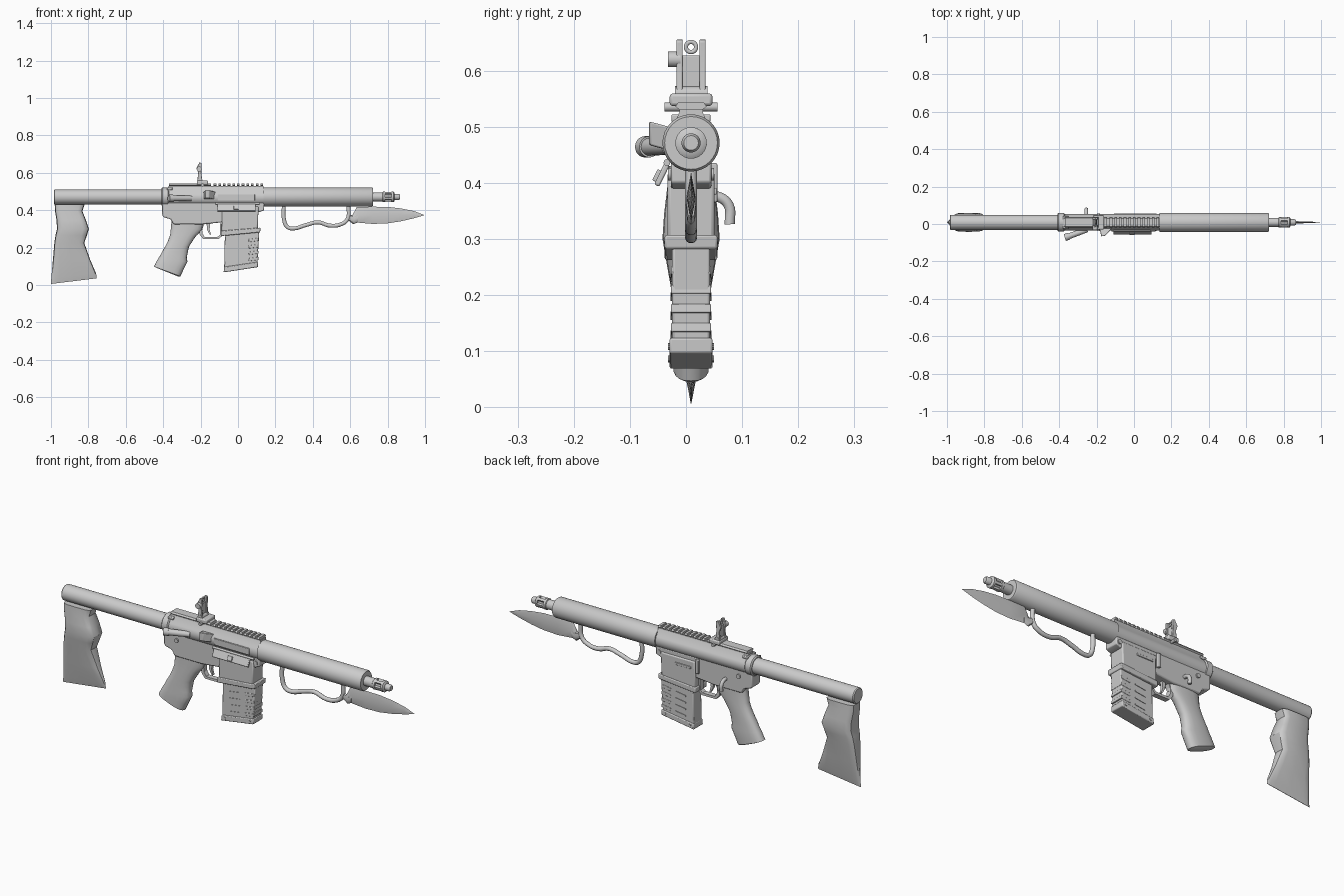
import bpy, bmesh, math
from mathutils import Vector, Matrix

CY = 0.009          # symmetry plane in y
BZ = 0.471          # barrel axis height


def finish(name, bm, bevel=0.0, smooth=True):
    bmesh.ops.recalc_face_normals(bm, faces=bm.faces)
    me = bpy.data.meshes.new(name)
    bm.to_mesh(me)
    bm.free()
    ob = bpy.data.objects.new(name, me)
    bpy.context.collection.objects.link(ob)
    if bevel:
        m = ob.modifiers.new("bevel", 'BEVEL')
        m.width, m.segments, m.limit_method = bevel, 2, 'ANGLE'
    if smooth:
        bpy.ops.object.select_all(action='DESELECT')
        ob.select_set(True)
        bpy.context.view_layer.objects.active = ob
        bpy.ops.object.shade_smooth_by_angle(angle=math.radians(35))
    return ob


def skin(name, rings, bevel=0.0, smooth=True):
    """Joins rings of points into a capped skin."""
    bm = bmesh.new()
    vs = [[bm.verts.new(p) for p in r] for r in rings]
    n = len(vs[0])
    for a, b in zip(vs, vs[1:]):
        for i in range(n):
            bm.faces.new((a[i], a[(i + 1) % n], b[(i + 1) % n], b[i]))
    bm.faces.new(vs[0])
    bm.faces.new(vs[-1])
    return finish(name, bm, bevel, smooth)


def plate(name, pts, half, y=CY, bevel=0.0):
    """Side profile (x, z) extruded across y."""
    return skin(name, [[(x, y + s, z) for x, z in pts] for s in (-half, half)], bevel)


def prism_x(name, pts, x0, x1, bevel=0.0):
    """Cross-section (y, z) extruded along x."""
    return skin(name, [[(x, CY + y, z) for y, z in pts] for x in (x0, x1)], bevel)


def lathe(name, prof, z=BZ, n=32):
    """Profile (x, radius) turned around the barrel axis."""
    return skin(name, [[(x, CY + r * math.cos(2 * math.pi * i / n), z + r * math.sin(2 * math.pi * i / n))
                        for i in range(n)] for x, r in prof])


def loft(name, rows, n, power=1.0):
    """Rows (x0, z0, x1, z1, half_width) joined as rounded sections."""
    f = lambda v: math.copysign(abs(v) ** power, v) if abs(v) > 1e-6 else 0
    rings = []
    for x0, z0, x1, z1, w in rows:
        ring = []
        for i in range(n):
            t = 2 * math.pi * i / n
            c, s = f(math.cos(t)), f(math.sin(t))
            ring.append(((x0 + x1) / 2 + (x1 - x0) / 2 * c, CY + w * s, (z0 + z1) / 2 + (z1 - z0) / 2 * c))
        rings.append(ring)
    return skin(name, rings)


def box(name, c, size, tilt=0.0, roll=0.0, bevel=0.0):
    bm = bmesh.new()
    bmesh.ops.create_cube(bm, size=1)
    m = (Matrix.Translation(c) @ Matrix.Rotation(tilt, 4, 'Y') @ Matrix.Rotation(roll, 4, 'X')
         @ Matrix.Diagonal((*size, 1)))
    bm.transform(m)
    return finish(name, bm, bevel)


def rod(name, a, b, r1, r2=None, n=20):
    a, b = Vector(a), Vector(b)
    bm = bmesh.new()
    bmesh.ops.create_cone(bm, cap_ends=True, segments=n, radius1=r1, radius2=r1 if r2 is None else r2,
                          depth=(b - a).length)
    bm.transform(Matrix.Translation((a + b) / 2) @ (b - a).to_track_quat('Z', 'Y').to_matrix().to_4x4())
    return finish(name, bm)


def tube(name, pts, r, cyclic=False):
    cu = bpy.data.curves.new(name, 'CURVE')
    cu.dimensions, cu.bevel_depth, cu.bevel_resolution, cu.use_fill_caps = '3D', r, 3, True
    sp = cu.splines.new('BEZIER')
    sp.bezier_points.add(len(pts) - 1)
    sp.use_cyclic_u, sp.resolution_u = cyclic, 6
    for p, co in zip(sp.bezier_points, pts):
        p.co, p.handle_left_type, p.handle_right_type = co, 'AUTO', 'AUTO'
    ob = bpy.data.objects.new(name, cu)
    bpy.context.collection.objects.link(ob)
    return ob


# Stock tube, collar, handguard
lathe("stock_tube", [(-0.985, 0.036), (-0.98, 0.04), (-0.39, 0.04)])
lathe("rear_collar", [(-0.41, 0.044), (-0.405, 0.05), (-0.375, 0.05), (-0.37, 0.044)])
lathe("handguard", [(0.136, 0.051), (0.715, 0.051), (0.722, 0.047), (0.722, 0.03)])
# Muzzle with slotted tip
lathe("barrel", [(0.70, 0.024), (0.775, 0.024), (0.78, 0.017), (0.858, 0.017), (0.865, 0.013)])
lathe("muzzle_ring_rear", [(0.772, 0.025), (0.775, 0.028), (0.786, 0.028), (0.786, 0.017)])
lathe("muzzle_ring_front", [(0.822, 0.017), (0.822, 0.028), (0.832, 0.028), (0.838, 0.019)])
for i in range(5):
    t = 2 * math.pi * (i + 0.5) / 5
    box("muzzle_prong", (0.804, CY + 0.022 * math.sin(t), BZ + 0.022 * math.cos(t)),
        (0.04, 0.013, 0.011), roll=-t)

# Axe blade hanging under the stock
loft("axe_stock", [(-0.98, 0.43, -0.82, 0.43, 0.040), (-0.978, 0.395, -0.832, 0.395, 0.042),
                   (-0.97, 0.345, -0.812, 0.345, 0.048), (-0.968, 0.30, -0.797, 0.30, 0.051),
                   (-0.976, 0.265, -0.808, 0.265, 0.045), (-0.982, 0.225, -0.822, 0.225, 0.038),
                   (-0.99, 0.13, -0.79, 0.135, 0.022), (-0.998, 0.04, -0.758, 0.06, 0.008),
                   (-1.0, 0.006, -0.757, 0.036, 0.001)], 16, 0.45)

# Upper receiver
arc = [(0.045 * math.cos(math.radians(a)), 0.468 + 0.045 * math.sin(math.radians(a)))
       for a in range(-225, 46, 15)]
prism_x("upper_receiver", arc + [(0.02, 0.528), (-0.02, 0.528)], -0.375, 0.137)
prism_x("rail_base", [(-0.021, 0.515), (0.021, 0.515), (0.021, 0.531), (-0.021, 0.531)], -0.37, 0.137)
prism_x("rail_rear", [(-0.02, 0.53), (0.02, 0.53), (0.028, 0.536), (0.022, 0.544), (-0.022, 0.544), (-0.028, 0.536)],
        -0.37, -0.145)
for i in range(11):
    x = -0.13 + i * 0.025
    prism_x("rail_tooth", [(-0.02, 0.53), (0.02, 0.53), (0.028, 0.536), (0.022, 0.544), (-0.022, 0.544),
                           (-0.028, 0.536)], x, x + 0.014)
# Charging handle, forward assist, shell deflector
box("charging_handle", (-0.365, CY, 0.515), (0.03, 0.07, 0.014), bevel=0.003)
rod("forward_assist", (-0.25, -0.03, 0.464), (-0.35, -0.066, 0.464), 0.014, 0.016)
rod("assist_button", (-0.347, -0.065, 0.464), (-0.37, -0.073, 0.464), 0.019)
skin("shell_deflector", [[(-0.185, -0.02, z0), (-0.175, -0.066, z0 + 0.012), (-0.155, -0.064, z0 + 0.012),
                          (-0.115, -0.02, z0)] for z0 in (0.455, 0.497)], 0.003)
# Ejection port and open cover
box("ejection_port", (-0.01, -0.036, 0.468), (0.2, 0.006, 0.034), bevel=0.002)
box("port_cover", (-0.008, -0.043, 0.414), (0.205, 0.01, 0.042), roll=-0.45, bevel=0.003)
box("cover_latch", (-0.01, -0.05, 0.412), (0.026, 0.012, 0.022), roll=-0.45, bevel=0.002)
rod("cover_hinge", (-0.12, -0.034, 0.436), (0.115, -0.034, 0.436), 0.006, n=12)

# Lower receiver and magazine well
plate("lower_receiver", [(-0.405, 0.45), (-0.405, 0.372), (-0.395, 0.362), (-0.36, 0.352), (-0.345, 0.325),
                         (-0.19, 0.325), (-0.09, 0.335), (-0.06, 0.335), (-0.06, 0.45)], 0.034, bevel=0.006)
plate("lower_front", [(-0.10, 0.44), (-0.10, 0.40), (0.115, 0.39), (0.14, 0.40), (0.14, 0.44)], 0.036, bevel=0.004)
plate("magazine_well", [(-0.085, 0.42), (-0.088, 0.27), (0.105, 0.29), (0.11, 0.42)], 0.042, bevel=0.006)
plate("well_lip", [(-0.092, 0.29), (-0.092, 0.262), (0.118, 0.282), (0.121, 0.307)], 0.047, bevel=0.004)
for s in (-1, 1):
    for x, z in ((-0.33, 0.41), (0.12, 0.415)):
        rod("receiver_pin", (x, CY + s * 0.03, z), (x, CY + s * 0.041, z), 0.011, n=14)
box("bolt_catch", (-0.1, CY + 0.04, 0.40), (0.018, 0.014, 0.07), bevel=0.003)
box("side_bar", (-0.02, CY + 0.042, 0.385), (0.09, 0.008, 0.012), bevel=0.002)
tube("selector_lever", [(-0.255, 0.035, 0.376), (-0.255, 0.06, 0.374), (-0.255, 0.076, 0.36),
                        (-0.255, 0.078, 0.326)], 0.0095)

# Magazine with side slats, dimples and floor plate
plate("magazine", [(-0.07, 0.28), (-0.074, 0.085), (0.103, 0.11), (0.115, 0.30)], 0.034, bevel=0.005)
plate("magazine_floor", [(-0.074, 0.097), (-0.077, 0.068), (0.107, 0.096), (0.108, 0.124)], 0.0385, bevel=0.004)
for i in range(4):
    z = 0.133 + i * 0.034
    box("magazine_slat", (0.083, CY, z + 0.006), (0.053, 0.071, 0.016), tilt=-0.14, bevel=0.002)
    for s in (-1, 1):
        box("magazine_rib", (0.0, CY + s * 0.034, z - 0.004), (0.06, 0.005, 0.007), tilt=-0.14)
for s in (-1, 1):
    for x, z in ((-0.055, 0.086), (0.085, 0.108)):
        rod("floor_stud", (x, CY + s * 0.036, z), (x, CY + s * 0.041, z), 0.006, n=10)

# Pistol grip with finger grooves
loft("pistol_grip", [(-0.355, 0.345, -0.185, 0.325, 0.030), (-0.358, 0.315, -0.19, 0.296, 0.030),
                     (-0.362, 0.27, -0.225, 0.262, 0.030), (-0.375, 0.235, -0.24, 0.24, 0.031),
                     (-0.39, 0.205, -0.262, 0.205, 0.031), (-0.405, 0.18, -0.268, 0.178, 0.032),
                     (-0.418, 0.155, -0.274, 0.148, 0.032), (-0.428, 0.14, -0.27, 0.125, 0.033),
                     (-0.442, 0.113, -0.29, 0.085, 0.033), (-0.45, 0.10, -0.308, 0.047, 0.032),
                     (-0.44, 0.094, -0.318, 0.045, 0.025)], 20, 0.75)
# Trigger and guard
gp = [(-0.195, 0.326), (-0.207, 0.305), (-0.205, 0.27), (-0.185, 0.245), (-0.105, 0.245), (-0.085, 0.262),
      (-0.082, 0.33)]
gi = [(-0.18, 0.326), (-0.192, 0.302), (-0.19, 0.276), (-0.178, 0.257), (-0.11, 0.257), (-0.097, 0.268),
      (-0.095, 0.33)]
for i in range(6):
    plate("trigger_guard", [gp[i], gp[i + 1], gi[i + 1], gi[i]], 0.013)
plate("trigger", [(-0.168, 0.33), (-0.165, 0.295), (-0.15, 0.268), (-0.144, 0.27), (-0.152, 0.297), (-0.148, 0.33)],
      0.007)

# Flip-up rear sight
box("sight_base", (-0.19, CY, 0.548), (0.06, 0.076, 0.022), bevel=0.005)
rod("sight_clamp", (-0.19, -0.038, 0.535), (-0.19, 0.056, 0.535), 0.008, n=12)
rod("sight_pivot", (-0.203, -0.02, 0.558), (-0.203, 0.038, 0.558), 0.014, n=16)
for s in (-1, 1):
    plate("sight_arm", [(-0.218, 0.55), (-0.190, 0.55), (-0.196, 0.60), (-0.194, 0.652), (-0.206, 0.656),
                        (-0.222, 0.625), (-0.213, 0.60)], 0.0055, CY + s * 0.0205, 0.002)
box("sight_web", (-0.205, CY, 0.592), (0.012, 0.032, 0.07), bevel=0.002)
tube("sight_aperture", [(-0.205, CY + 0.009 * math.cos(k * math.pi / 4), 0.642 + 0.009 * math.sin(k * math.pi / 4))
                        for k in range(8)], 0.004, True)
rod("sight_knob", (-0.207, -0.032, 0.62), (-0.207, -0.01, 0.62), 0.014, n=16)

# Bent wire handle and bayonet blade
tube("wire_handle", [(x, CY, z) for x, z in ((0.245, 0.43), (0.246, 0.35), (0.265, 0.31), (0.30, 0.303), (0.36, 0.32),
     (0.43, 0.335), (0.49, 0.318), (0.55, 0.325), (0.585, 0.352), (0.59, 0.43))], 0.011)
loft("bayonet_guard", [(0.592, 0.345, 0.60, 0.375, 0.009), (0.615, 0.325, 0.63, 0.37, 0.009),
                       (0.64, 0.335, 0.645, 0.39, 0.008)], 8)
loft("bayonet_blade", [(0.60, 0.34, 0.605, 0.36, 0.008), (0.64, 0.334, 0.635, 0.418, 0.008),
                       (0.72, 0.327, 0.72, 0.419, 0.008), (0.80, 0.330, 0.80, 0.418, 0.007),
                       (0.87, 0.341, 0.87, 0.41, 0.006), (0.94, 0.357, 0.94, 0.396, 0.004),
                       (0.995, 0.373, 0.995, 0.375, 0.001)], 4)
